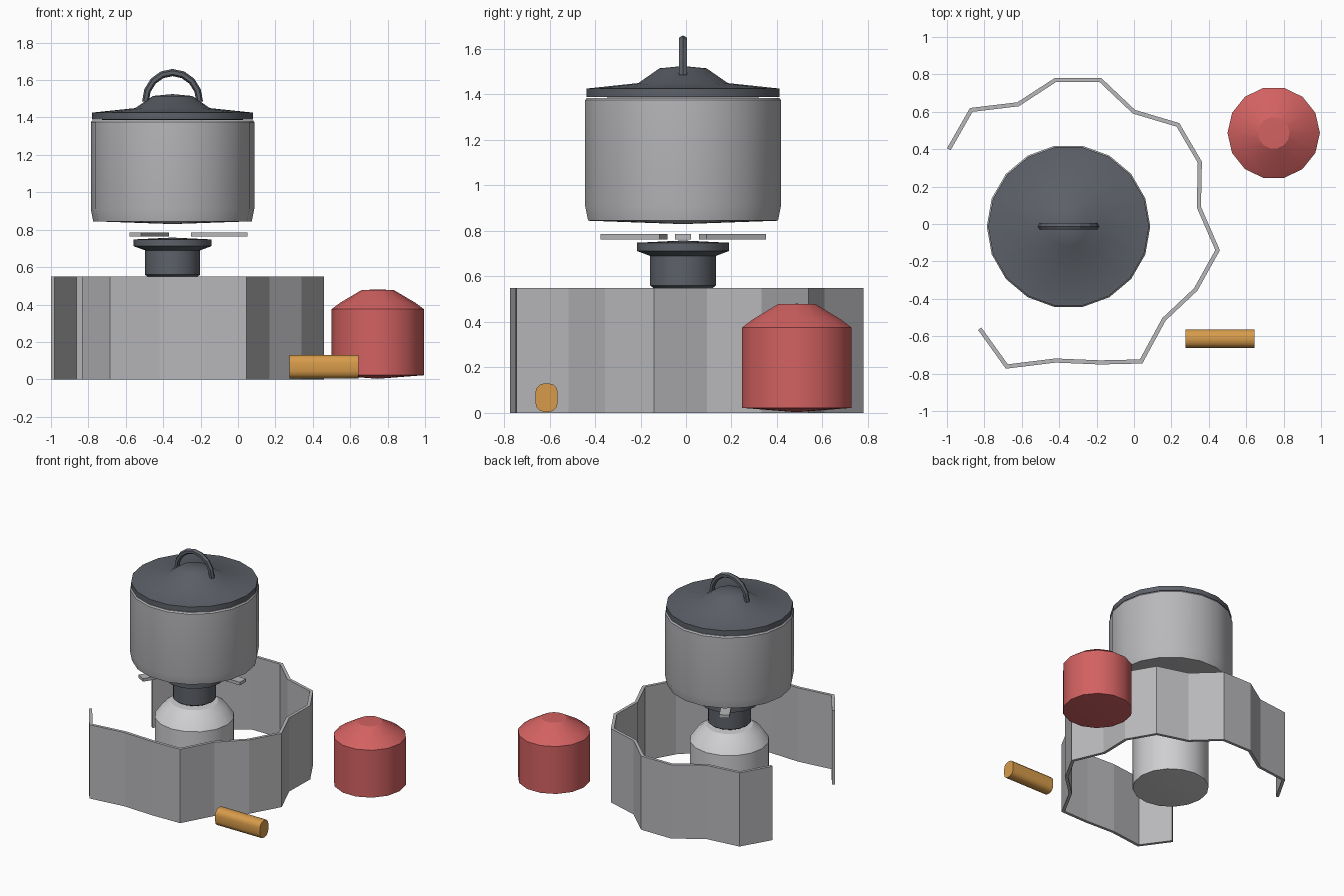
import bpy, bmesh, math
from mathutils import Vector

cube = bpy.data.objects.get("Cube")
if cube:
    bpy.data.objects.remove(cube, do_unlink=True)


def material(name, rgb):
    m = bpy.data.materials.new(name)
    m.use_nodes = True
    m.diffuse_color = (*rgb, 1)
    m.node_tree.nodes["Principled BSDF"].inputs["Base Color"].default_value = (*rgb, 1)
    return m


aluminium = material("aluminium", (0.48, 0.48, 0.50))
canister_grey = material("pale grey", (0.62, 0.62, 0.64))
dark = material("dark grey", (0.11, 0.12, 0.14))
red = material("red", (0.65, 0.12, 0.12))
orange = material("orange", (0.68, 0.33, 0.07))


def finish(name, bm, mat, smooth=None):
    bmesh.ops.recalc_face_normals(bm, faces=bm.faces)
    mesh = bpy.data.meshes.new(name)
    bm.to_mesh(mesh)
    bm.free()
    mesh.materials.append(mat)
    ob = bpy.data.objects.new(name, mesh)
    bpy.context.collection.objects.link(ob)
    if smooth:
        bpy.ops.object.select_all(action="DESELECT")
        ob.select_set(True)
        bpy.context.view_layer.objects.active = ob
        bpy.ops.object.shade_smooth_by_angle(angle=math.radians(smooth))
    return ob


def lathe(name, profile, centre, sides, mat, smooth=30):
    """Turn an (r, z) profile that starts and ends on the axis."""
    bm = bmesh.new()
    rings = []
    for r, z in profile:
        if r == 0:
            rings.append([bm.verts.new((*centre, z))] * sides)
        else:
            rings.append([bm.verts.new((centre[0] + r * math.cos(math.tau * i / sides),
                                        centre[1] + r * math.sin(math.tau * i / sides), z))
                          for i in range(sides)])
    for a, b in zip(rings, rings[1:]):
        for i in range(sides):
            j = (i + 1) % sides
            bm.faces.new(dict.fromkeys((a[i], a[j], b[j], b[i])))
    return finish(name, bm, mat, smooth)


axis = (-0.35, -0.013)

# Gas canister and burner
lathe("gas_canister", [(0, 0), (0.27, 0.02), (0.27, 0.42), (0.22, 0.49), (0.16, 0.53), (0, 0.54)],
      axis, 16, canister_grey)
lathe("burner", [(0, 0.55), (0.135, 0.55), (0.148, 0.56), (0.148, 0.69), (0.208, 0.712),
                 (0.208, 0.748), (0, 0.758)], axis, 14, dark)

# Three pot supports around the burner
for k in range(3):
    ang = k * math.tau / 3
    out = Vector((math.cos(ang), math.sin(ang), 0))
    side = Vector((-out.y, out.x, 0))
    bm = bmesh.new()
    bmesh.ops.create_cube(bm, size=1)
    for v in bm.verts:
        v.co = (Vector((*axis, 0.774)) + out * (0.25 + 0.3 * v.co.x)
                + side * (0.07 * v.co.y) + Vector((0, 0, 0.023 * v.co.z)))
    finish(f"pot_support_{k + 1}", bm, aluminium)

# Pot and lid
lathe("pot", [(0, 0.83), (0.424, 0.845), (0.437, 0.91), (0.437, 1.375), (0.43, 1.385), (0, 1.385)],
      axis, 18, aluminium)
lathe("lid", [(0, 1.387), (0.43, 1.388), (0.43, 1.426), (0.2, 1.45), (0.105, 1.515), (0, 1.525)],
      axis, 18, dark)

# Lid handle: a square-ish wire swept along an arch
bm = bmesh.new()
sections = []
arch, wire = 8, 6
for i in range(arch + 1):
    t = math.pi * i / arch
    ring = []
    for j in range(wire):
        w = math.tau * j / wire
        r = 0.145 + 0.018 * math.cos(w)
        ring.append(bm.verts.new((axis[0] + r * math.cos(t), axis[1] + 0.02 * math.sin(w),
                                  1.485 + 1.07 * r * math.sin(t))))
    sections.append(ring)
for a, b in zip(sections, sections[1:]):
    for j in range(wire):
        n = (j + 1) % wire
        bm.faces.new((a[j], a[n], b[n], b[j]))
bm.faces.new(sections[0])
bm.faces.new(sections[-1])
finish("lid_handle", bm, dark)

# Folding windscreen: a bent strip given thickness
path = [(-0.99, 0.40), (-0.87, 0.61), (-0.62, 0.64), (-0.42, 0.77), (-0.18, 0.77), (0, 0.60),
        (0.235, 0.53), (0.352, 0.33), (0.347, 0.09), (0.447, -0.14), (0.33, -0.35), (0.16, -0.51),
        (0.038, -0.735), (-0.18, -0.74), (-0.42, -0.73), (-0.68, -0.762), (-0.825, -0.56)]
bm = bmesh.new()
low = [bm.verts.new((x, y, 0)) for x, y in path]
high = [bm.verts.new((x, y, 0.55)) for x, y in path]
for i in range(len(path) - 1):
    bm.faces.new((low[i], low[i + 1], high[i + 1], high[i]))
screen = finish("windscreen", bm, aluminium)
thick = screen.modifiers.new("thickness", "SOLIDIFY")
thick.thickness = 0.022
thick.offset = 0
thick.use_even_offset = True

# Red mug-sized fuel pot with a domed top
lathe("red_container", [(0, 0.003), (0.247, 0.022), (0.247, 0.375), (0.2, 0.41), (0.085, 0.478), (0, 0.48)],
      (0.747, 0.487), 14, red, 29)

# Lighter: a bar with rounded long edges
bm = bmesh.new()
bmesh.ops.create_cube(bm, size=1)
for v in bm.verts:
    v.co = Vector((0.46 + 0.37 * v.co.x, -0.613 + 0.098 * v.co.y, 0.067 + 0.126 * v.co.z))
long_edges = [e for e in bm.edges if abs(e.verts[0].co.x - e.verts[1].co.x) > 0.3]
bmesh.ops.bevel(bm, geom=long_edges, offset=0.04, segments=3, profile=0.5, affect="EDGES")
finish("lighter", bm, orange, 35)
